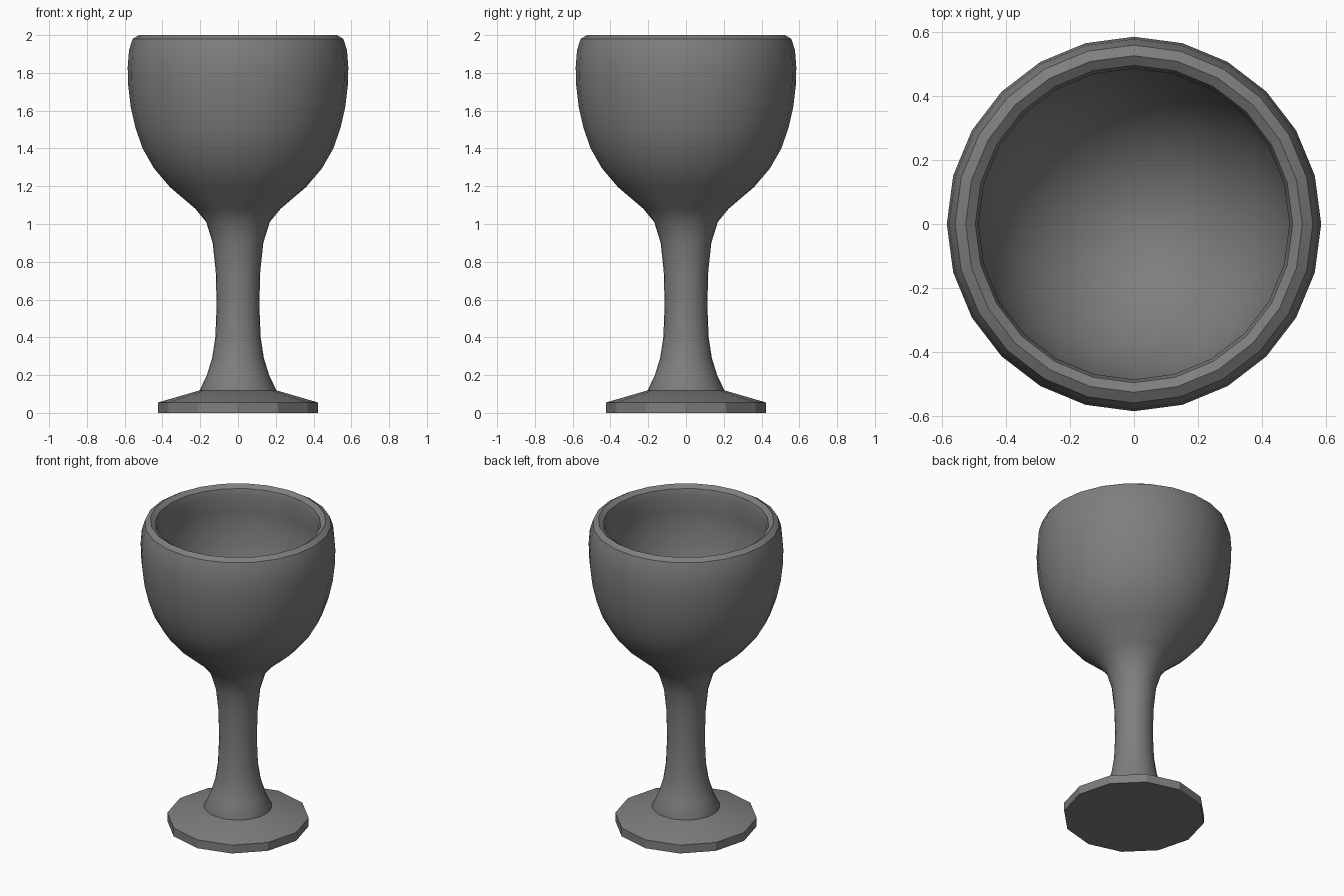
import bpy, bmesh, math

if "Cube" in bpy.data.objects:
    bpy.data.objects.remove(bpy.data.objects["Cube"])

grey = bpy.data.materials.new("dark grey")
grey.diffuse_color = (0.21, 0.21, 0.21, 1)
grey.use_nodes = True
grey.node_tree.nodes["Principled BSDF"].inputs["Base Color"].default_value = grey.diffuse_color


def lathe(name, profile, sides):
    """Revolve (radius, height) points about z; radius 0 makes a pole."""
    bm = bmesh.new()
    rings = []
    for r, z in profile:
        if r == 0:
            rings.append([bm.verts.new((0, 0, z))] * sides)
        else:
            rings.append([bm.verts.new((r * math.cos(2 * math.pi * i / sides),
                                        r * math.sin(2 * math.pi * i / sides), z))
                          for i in range(sides)])
    for a, b in zip(rings, rings[1:]):
        for i in range(sides):
            j = (i + 1) % sides
            quad = list(dict.fromkeys((a[i], a[j], b[j], b[i])))
            bm.faces.new(quad)
    bmesh.ops.recalc_face_normals(bm, faces=bm.faces[:])
    mesh = bpy.data.meshes.new(name)
    bm.to_mesh(mesh)
    bm.free()
    mesh.materials.append(grey)
    ob = bpy.data.objects.new(name, mesh)
    bpy.context.collection.objects.link(ob)
    bpy.ops.object.select_all(action='DESELECT')
    ob.select_set(True)
    bpy.context.view_layer.objects.active = ob
    bpy.ops.object.shade_smooth_by_angle(angle=math.radians(28))
    return ob


# Twelve-sided foot with a shallow sloping top
lathe("foot", [(0, 0), (0.424, 0), (0.424, 0.055), (0.2, 0.12), (0, 0.12)], 12)

# Stem flowing into the bowl, over the rim and down the inside
stem = [(0, 0.11), (0.203, 0.11), (0.203, 0.12), (0.165, 0.2), (0.137, 0.29),
        (0.12, 0.4), (0.113, 0.57), (0.118, 0.75), (0.134, 0.9), (0.168, 1.01)]
bowl = [(0.225, 1.08), (0.36, 1.195), (0.445, 1.295), (0.505, 1.4),
        (0.543, 1.51), (0.568, 1.62), (0.582, 1.74), (0.584, 1.83),
        (0.577, 1.92), (0.558, 1.98)]
rim = [(0.525, 2.0), (0.495, 1.98)]
inside = [(0.485, 1.94), (0.5, 1.83), (0.499, 1.74), (0.486, 1.63),
          (0.463, 1.53), (0.426, 1.43), (0.373, 1.335), (0.295, 1.245),
          (0.2, 1.175), (0.1, 1.135), (0, 1.12)]
lathe("goblet_bowl_and_stem", stem + bowl + rim + inside, 24)
